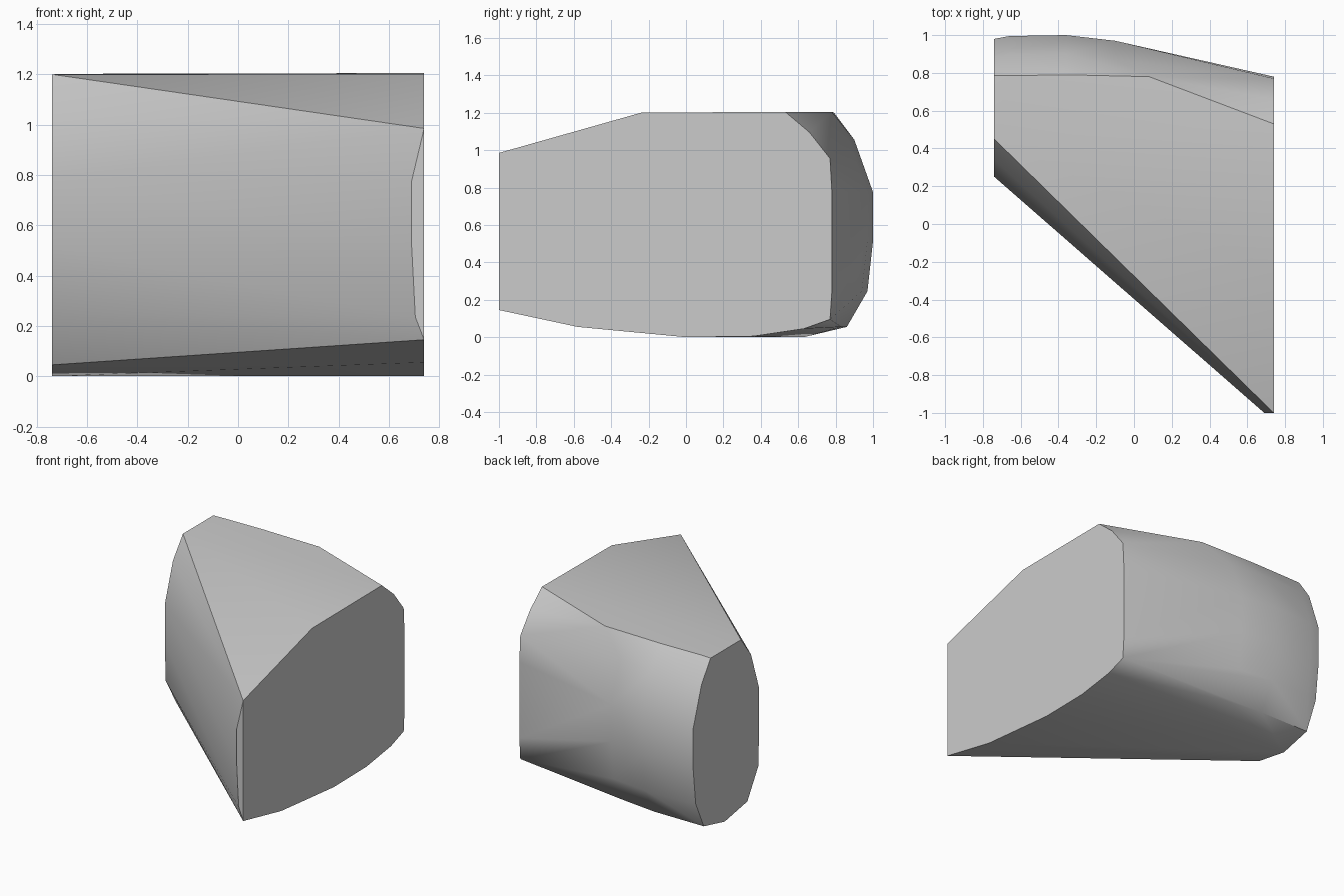
import bpy
import bmesh
import math

cube = bpy.data.objects.get("Cube")
if cube:
    bpy.data.objects.remove(cube, do_unlink=True)

END = 0.74

# Plain grey body colour
grey = bpy.data.materials.new("plain grey")
grey.use_nodes = True
colour = (0.6, 0.6, 0.6, 1)
grey.diffuse_color = colour
grey.node_tree.nodes["Principled BSDF"].inputs["Base Color"].default_value = colour

# Narrow rounded end, as (y, z)
narrow_end = [(0.45, 1.205), (0.785, 1.205), (0.885, 1.06), (0.98, 0.78),
              (0.98, 0.52), (0.95, 0.25), (0.86, 0.06), (0.63, 0.005),
              (0.38, 0.05), (0.26, 0.25), (0.25, 0.52), (0.25, 0.79), (0.34, 1.06)]

# Wide flat end, as (y, z)
wide_end = [(-1, 0.99), (-0.24, 1.205), (0.53, 1.21), (0.66, 1.1), (0.77, 0.96),
            (0.78, 0.78), (0.78, 0.25), (0.77, 0.1), (0.63, 0.05), (0.36, 0.01),
            (0, 0.005), (-0.22, 0.025), (-0.58, 0.06), (-1, 0.15)]

# Narrow front lip, as (x, z)
front_lip = [(0.69, 0.78), (0.69, 0.53), (0.705, 0.24)]

# Bulging back: stations (x, y) swept with one profile (inset, z)
back_stations = [(-0.66, 0.995), (-0.36, 1.0), (-0.1, 0.97)]
back_profile = [(0.21, 1.207), (0.1, 1.06), (0, 0.78), (0, 0.52), (0.03, 0.25), (0.14, 0.06)]

points = [(-END, y, z) for y, z in narrow_end]
points += [(END, y, z) for y, z in wide_end]
points += [(x, -1, z) for x, z in front_lip]
points += [(x, y - inset, z) for x, y in back_stations for inset, z in back_profile]
points.append((0.08, 0.78, 1.208))

# Skin the sections into one closed block
bm = bmesh.new()
for p in points:
    bm.verts.new(p)
hull = bmesh.ops.convex_hull(bm, input=bm.verts[:])
spare = {g for g in hull["geom_interior"] + hull["geom_unused"]
         if isinstance(g, bmesh.types.BMVert)}
bmesh.ops.delete(bm, geom=list(spare), context="VERTS")
bmesh.ops.dissolve_limit(bm, angle_limit=math.radians(0.5), verts=bm.verts[:], edges=bm.edges[:])
bmesh.ops.recalc_face_normals(bm, faces=bm.faces[:])
low = min(v.co.z for v in bm.verts)
bmesh.ops.translate(bm, vec=(0, 0, -low), verts=bm.verts[:])

mesh = bpy.data.meshes.new("wedge_block")
bm.to_mesh(mesh)
bm.free()
mesh.materials.append(grey)
block = bpy.data.objects.new("wedge_block", mesh)
bpy.context.collection.objects.link(block)

# Smooth sides with crisp seams and end caps
bpy.ops.object.select_all(action="DESELECT")
block.select_set(True)
bpy.context.view_layer.objects.active = block
bpy.ops.object.shade_smooth_by_angle(angle=math.radians(38))
